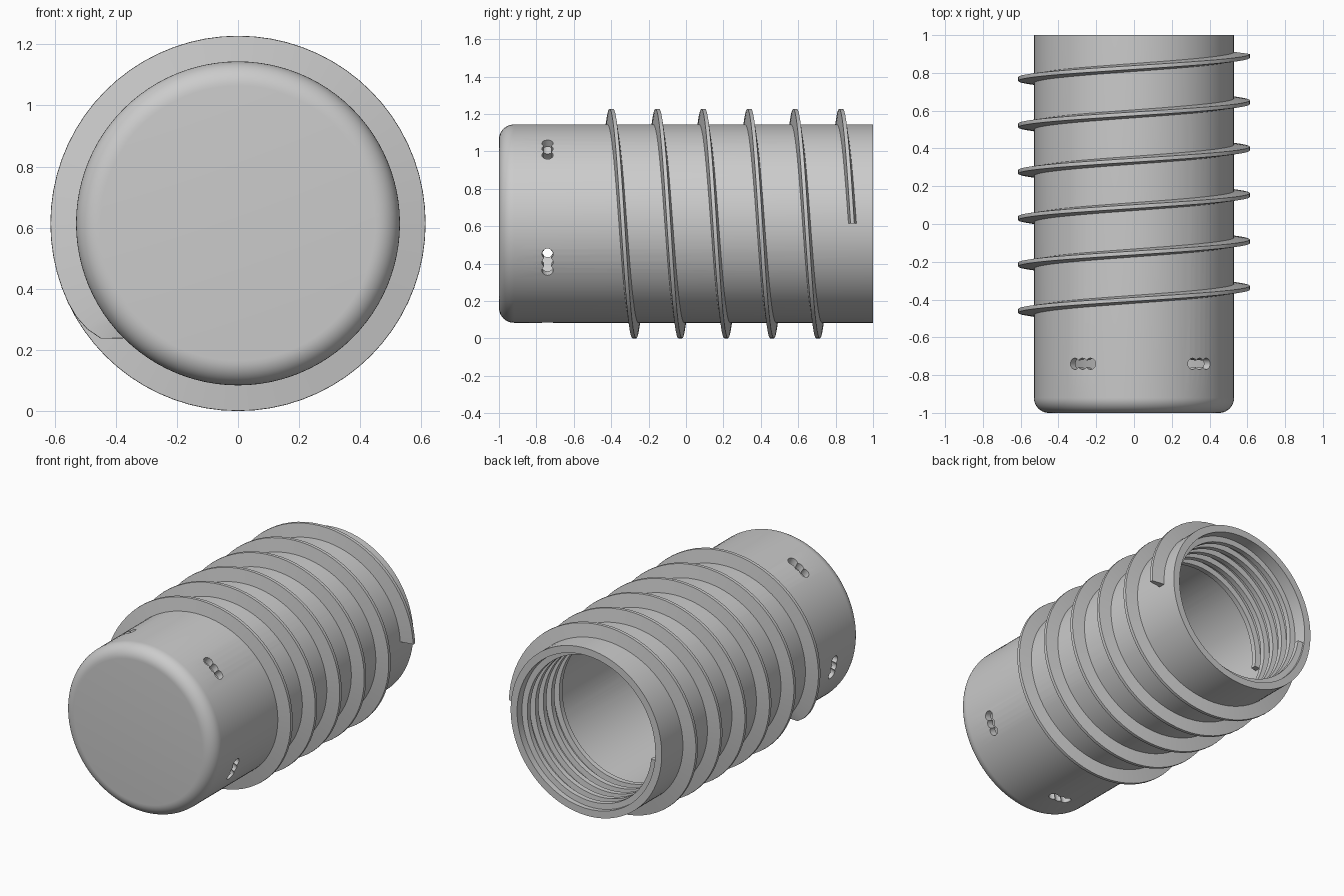
import bpy, bmesh, math
from mathutils import Matrix, Vector

cube = bpy.data.objects.get("Cube")
if cube:
    bpy.data.objects.remove(cube, do_unlink=True)

AXIS_Z = 0.614      # height of the horizontal axis
R_OUT, R_IN = 0.53, 0.485
R_FIN, R_THREAD = 0.614, 0.45
FILLET = 0.08

grey = bpy.data.materials.new("plain grey")
grey.use_nodes = True
grey.diffuse_color = (0.6, 0.6, 0.6, 1)
grey.node_tree.nodes["Principled BSDF"].inputs["Base Color"].default_value = grey.diffuse_color


def polar(r, y, deg):
    a = math.radians(deg)
    return Vector((r * math.cos(a), y, AXIS_Z + r * math.sin(a)))


def finish(name, bm):
    bmesh.ops.remove_doubles(bm, verts=bm.verts, dist=1e-5)
    bmesh.ops.recalc_face_normals(bm, faces=bm.faces)
    mesh = bpy.data.meshes.new(name)
    bm.to_mesh(mesh)
    bm.free()
    mesh.materials.append(grey)
    obj = bpy.data.objects.new(name, mesh)
    bpy.context.collection.objects.link(obj)
    return obj


def smooth(obj):
    bpy.ops.object.select_all(action="DESELECT")
    obj.select_set(True)
    bpy.context.view_layer.objects.active = obj
    bpy.ops.object.shade_smooth_by_angle(angle=math.radians(35))


def lathe(name, profile, steps=96):
    bm = bmesh.new()
    verts = [bm.verts.new(polar(r, y, 0)) for r, y in profile]
    edges = [bm.edges.new(pair) for pair in zip(verts, verts[1:])]
    bmesh.ops.spin(bm, geom=verts + edges, cent=(0, 0, AXIS_Z), axis=(0, 1, 0),
                   angle=math.tau, steps=steps)
    return finish(name, bm)


def helix(name, start_deg, start_y, turns, pitch, section, steps=72):
    """Sweep a section (a function of degrees travelled) forward along +y."""
    bm = bmesh.new()
    rings = []
    count = round(turns * steps)
    for i in range(count + 1):
        t = i / count * turns
        rings.append([bm.verts.new(polar(r, start_y + t * pitch + dy, start_deg - t * 360))
                      for r, dy in section(t * 360)])
    n = len(rings[0])
    for a, b in zip(rings, rings[1:]):
        for j in range(n):
            k = (j + 1) % n
            bm.faces.new((a[j], a[k], b[k], b[j]))
    bm.faces.new(rings[0])
    bm.faces.new(rings[-1])
    return finish(name, bm)


# Hollow cup with a rounded closed end
arc = [math.radians(90 * i / 10) for i in range(11)]
outer = [(R_OUT - FILLET + FILLET * math.sin(a), -1 + FILLET - FILLET * math.cos(a)) for a in arc]
body = lathe("cup_body", [(0, -1)] + outer + [(R_OUT, 1), (R_IN, 1), (R_IN, -0.95), (0, -0.95)])

# Five scalloped slots, each made of three overlapping radial holes
bm = bmesh.new()
for slot in range(5):
    for offset in (-5.2, 0, 5.2):
        deg = 49 + 72 * slot + offset
        place = Matrix.Translation(polar(R_OUT, -0.74, deg)) @ Matrix.Rotation(math.radians(90 - deg), 4, "Y")
        bmesh.ops.create_cone(bm, cap_ends=True, segments=20, radius1=0.03, radius2=0.03,
                              depth=0.2, matrix=place)
cutter = finish("slot_cutter", bm)
cutter.hide_render = True
cut = body.modifiers.new("slots", "BOOLEAN")
cut.operation, cut.object, cut.solver, cut.use_self = "DIFFERENCE", cutter, "EXACT", True
bpy.context.view_layer.objects.active = body
bpy.ops.object.modifier_apply(modifier="slots")
bpy.data.objects.remove(cutter, do_unlink=True)
smooth(body)


# Outer spiral fin, rising from the wall over its first twenty degrees
def fin_section(travel):
    u = min(1, travel / 20)
    tip = R_OUT + 0.002 + (R_FIN - R_OUT - 0.002) * math.sqrt(1 - (1 - u) ** 2)
    root = R_OUT - 0.02
    return [(root, -0.024), (tip - 0.001, -0.01), (tip, 0), (tip - 0.001, 0.01), (root, 0.024)]


FIN_PITCH = 0.2455
fin_turns = 5 + 225 / 360
smooth(helix("spiral_fin", 225, 0.89 - fin_turns * FIN_PITCH, fin_turns, FIN_PITCH, fin_section))


# Inner screw thread near the open end
def thread_section(travel):
    return [(R_IN + 0.015, -0.02), (R_THREAD, -0.016), (R_THREAD, 0.016), (R_IN + 0.015, 0.02)]


smooth(helix("inner_thread", 187, 0.57, 5, 0.08, thread_section))
